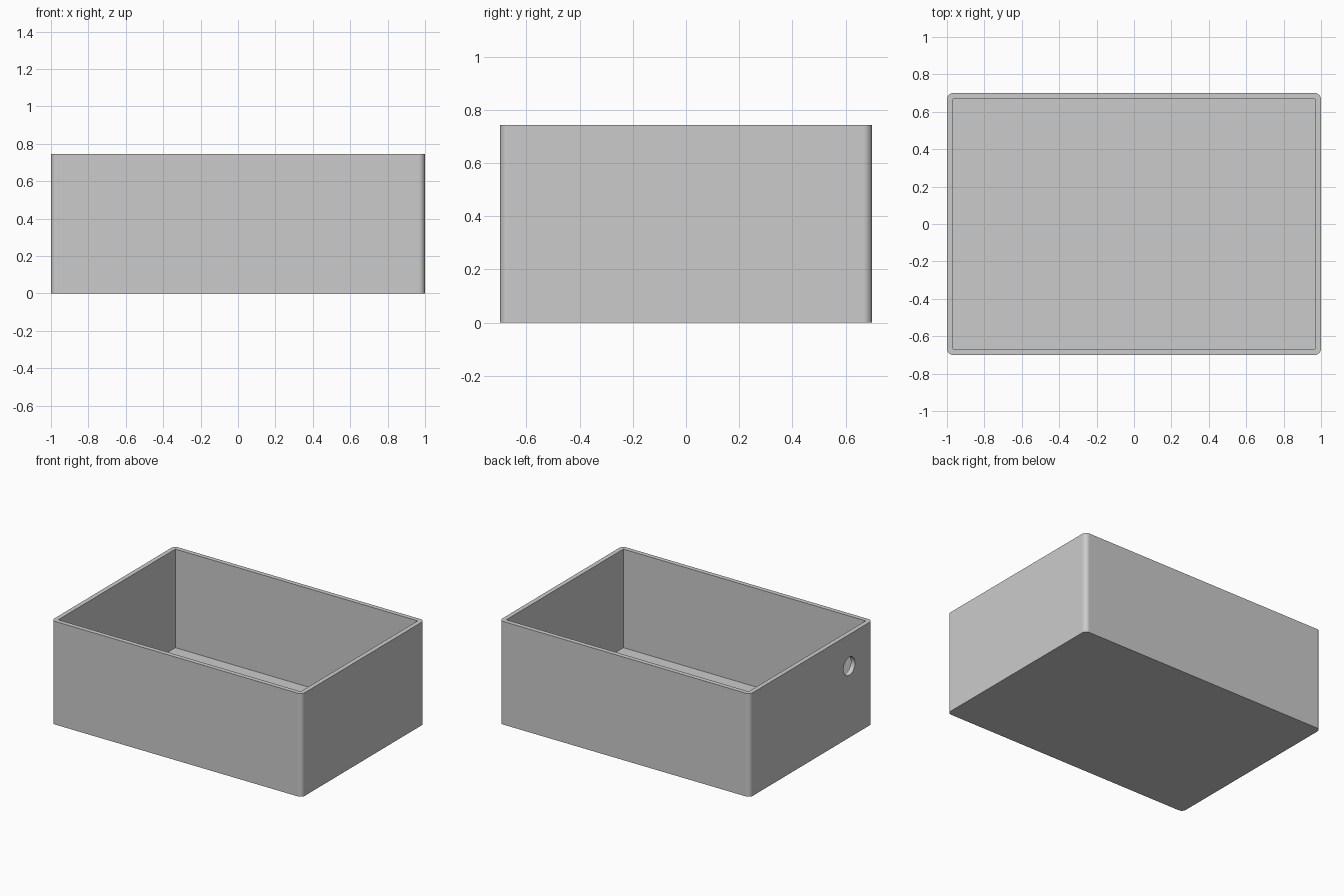
import bpy
import math

default_cube = bpy.data.objects.get("Cube")
if default_cube:
    bpy.data.objects.remove(default_cube, do_unlink=True)

LENGTH, DEPTH, HEIGHT = 2.0, 1.4, 0.744
WALL = 0.033
HOLE_RADIUS = 0.065

# Single grey plastic
GREY = (0.6, 0.6, 0.6, 1.0)
grey = bpy.data.materials.new("light grey plastic")
grey.use_nodes = True
grey.diffuse_color = GREY
grey.node_tree.nodes["Principled BSDF"].inputs["Base Color"].default_value = GREY


def add_box(name, size, bottom):
    bpy.ops.mesh.primitive_cube_add(size=1, location=(0, 0, bottom + size[2] / 2))
    box = bpy.context.object
    box.name = name
    box.scale = size
    bpy.ops.object.transform_apply(location=True, rotation=True, scale=True)
    box.data.materials.append(grey)
    return box


def apply(obj, modifier):
    bpy.context.view_layer.objects.active = obj
    bpy.ops.object.modifier_apply(modifier=modifier.name)


def cut(obj, cutter):
    cutter.hide_render = True
    boolean = obj.modifiers.new("cut", "BOOLEAN")
    boolean.operation = "DIFFERENCE"
    boolean.solver = "EXACT"
    boolean.object = cutter
    apply(obj, boolean)
    bpy.data.objects.remove(cutter, do_unlink=True)


# Outer body with rounded upright corners
body = add_box("open_box", (LENGTH, DEPTH, HEIGHT), 0)
weights = body.data.attributes.new("bevel_weight_edge", "FLOAT", "EDGE")
for edge in body.data.edges:
    a, b = (body.data.vertices[i].co for i in edge.vertices)
    weights.data[edge.index].value = float(abs(a.z - b.z) > HEIGHT / 2)
bevel = body.modifiers.new("round corners", "BEVEL")
bevel.limit_method = "WEIGHT"
bevel.width = WALL
bevel.segments = 8
apply(body, bevel)

# Square-cornered cavity, open at the top
cut(body, add_box("cavity_cutter", (LENGTH - 2 * WALL, DEPTH - 2 * WALL, HEIGHT), WALL))

# Round cable hole through one end wall
bpy.ops.mesh.primitive_cylinder_add(
    vertices=48, radius=HOLE_RADIUS, depth=0.2,
    location=(-LENGTH / 2, -0.433, 0.515), rotation=(0, math.pi / 2, 0))
hole = bpy.context.object
hole.name = "hole_cutter"
hole.data.materials.append(grey)
cut(body, hole)

# Smooth rounded corners, keep the flat walls flat
bpy.ops.object.select_all(action="DESELECT")
body.select_set(True)
bpy.context.view_layer.objects.active = body
bpy.ops.object.shade_smooth_by_angle(angle=math.radians(30))
normals = body.modifiers.new("flat walls", "WEIGHTED_NORMAL")
normals.keep_sharp = True
